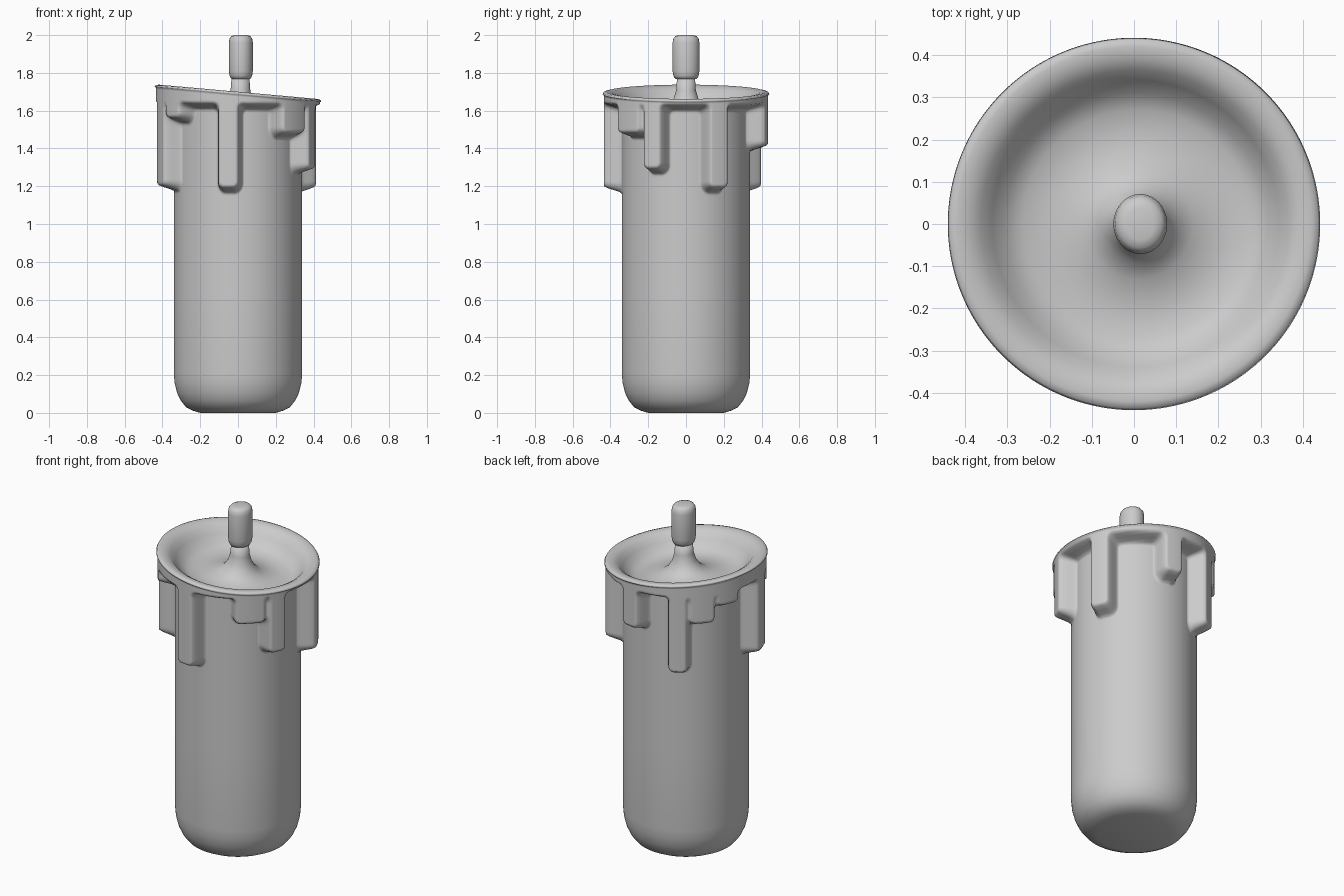
import bpy, bmesh, math

if "Cube" in bpy.data.objects:
    bpy.data.objects.remove(bpy.data.objects["Cube"])

# wax runs: (angle in degrees, half width in degrees, bottom z)
RUNS = [(-46, 13, 1.47), (-25, 8.5, 1.28), (24, 9, 1.18), (80, 9, 1.40), (119, 8.5, 1.18),
        (137, 11, 1.47), (157, 11, 1.56), (197, 10.5, 1.19), (216, 10, 1.55), (263, 9, 1.18)]
BODY_R, WAX, TILT = 0.34, 0.095, 0.09


def smin(a, b, k=0.03):
    h = max(k - abs(a - b), 0) / k
    return min(a, b) - h * h * k / 4


def wax_radius(a, z):
    """Body radius plus the raised wax collar and its rounded runs."""
    d = 1.622 - 0.006 * math.cos(a) - z
    for deg, half, low in RUNS:
        da = (math.degrees(a) - deg + 180) % 360 - 180
        c = 0.04
        qx = math.radians(abs(da) - half) * 0.41 + c
        qz = low - z + c
        box = min(max(qx, qz), 0) + math.hypot(max(qx, 0), max(qz, 0)) - c
        d = smin(d, box)
    t = min(max((0.02 - d) / 0.042, 0), 1)
    return BODY_R + WAX * t * t * (3 - 2 * t)


def loft(name, rows, n):
    """Skin closed rings; cap first and last."""
    bm = bmesh.new()
    rings = [[bm.verts.new(row(2 * math.pi * i / n)) for i in range(n)] for row in rows]
    for lo, hi in zip(rings, rings[1:]):
        for i in range(n):
            j = (i + 1) % n
            bm.faces.new((lo[i], lo[j], hi[j], hi[i]))
    bm.faces.new(rings[0][::-1])
    bm.faces.new(rings[-1])
    mesh = bpy.data.meshes.new(name)
    bm.to_mesh(mesh)
    bm.free()
    mesh.shade_smooth()
    obj = bpy.data.objects.new(name, mesh)
    bpy.context.collection.objects.link(obj)
    return obj


def ring(r, z, tilt=0.0, cx=0.0, sx=1.0, sy=1.0):
    return lambda a: (cx + r * sx * math.cos(a), r * sy * math.sin(a),
                      z - tilt * r * math.cos(a))


def side(f):
    def row(a):
        top = 1.685 - TILT * 0.43 * math.cos(a)
        z = 1.09 + f * (top - 1.09)
        r = wax_radius(a, z)
        return (r * math.cos(a), r * math.sin(a), z)
    return row


# candle: rounded foot, waxy side, tilted rim and melted dish
foot = [(0.2, 0), (0.24, 0.012), (0.275, 0.03), (0.303, 0.065), (0.322, 0.105),
        (0.335, 0.155), (0.34, 0.21), (0.34, 0.65)]
dish = [(0.441, 1.687), (0.436, 1.696), (0.42, 1.70), (0.39, 1.695), (0.365, 1.68),
        (0.34, 1.65), (0.31, 1.612), (0.27, 1.59), (0.2, 1.587), (0.13, 1.60),
        (0.09, 1.627), (0.065, 1.665), (0.052, 1.71), (0.047, 1.78)]
rows = [ring(r, z) for r, z in foot]
rows += [side(i / 60) for i in range(61)]
rows += [ring(r, z, TILT, 0.015 * (1 - r / 0.441)) for r, z in dish]
loft("candle_wax", rows, 360)

# wick: oval rounded peg
peg = [(0.04, 1.765), (0.055, 1.77), (0.063, 1.785), (0.067, 1.81), (0.067, 1.96),
       (0.063, 1.982), (0.053, 1.995), (0.035, 2.0)]
loft("wick", [ring(r, z, 0, 0.015, 0.95, 1.06) for r, z in peg], 48)
